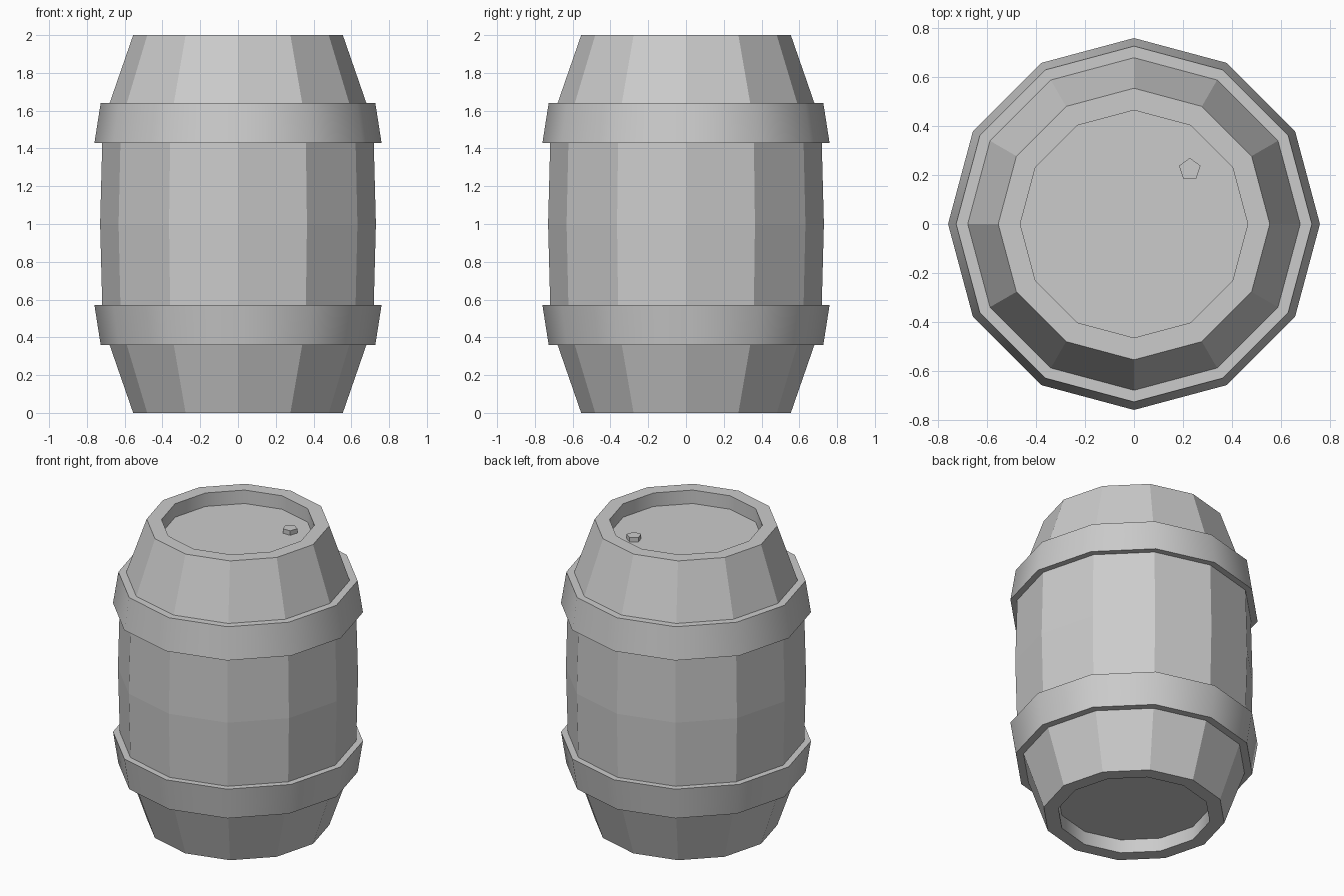
import bpy
import bmesh
import math

SIDES = 12

cube = bpy.data.objects.get("Cube")
if cube:
    bpy.data.objects.remove(cube, do_unlink=True)

grey = bpy.data.materials.new("plain grey")
grey.use_nodes = True
colour = (0.6, 0.6, 0.6, 1)
grey.diffuse_color = colour
grey.node_tree.nodes["Principled BSDF"].inputs["Base Color"].default_value = colour


def lathe(name, profile, sides=SIDES, closed=False, turn=0.0, smooth_steps=()):
    """Turn (radius, height) points about z; smooth only the chosen steps."""
    bm = bmesh.new()
    angles = [turn + math.tau * i / sides for i in range(sides)]
    rings = [[bm.verts.new((r * math.cos(a), r * math.sin(a), z)) for a in angles]
             for r, z in profile]
    pairs = list(zip(rings, rings[1:]))
    if closed:
        pairs.append((rings[-1], rings[0]))
    else:
        bm.faces.new(rings[0])
        bm.faces.new(rings[-1])
    for step, (low, high) in enumerate(pairs):
        for i in range(sides):
            j = (i + 1) % sides
            face = bm.faces.new((low[i], low[j], high[j], high[i]))
            face.smooth = step in smooth_steps
    bmesh.ops.recalc_face_normals(bm, faces=bm.faces)
    # Keep the rims of smooth steps crisp
    for edge in bm.edges:
        if edge.calc_face_angle(0) > math.radians(40):
            edge.smooth = False
    mesh = bpy.data.meshes.new(name)
    bm.to_mesh(mesh)
    bm.free()
    mesh.materials.append(grey)
    obj = bpy.data.objects.new(name, mesh)
    bpy.context.collection.objects.link(obj)
    return obj


# Barrel body with both heads recessed inside the rims
lower_half = [(0.465, 0.09), (0.465, 0), (0.555, 0), (0.716, 0.465)]
upper_half = [(r, 2 - z) for r, z in reversed(lower_half)]
body = lower_half + [(0.73, 1)] + upper_half
lathe("barrel_body", body, smooth_steps=(0, len(body) - 2))

# Hoops flare towards the middle of the barrel
hoop = [(0.64, 0.36), (0.727, 0.36), (0.76, 0.57), (0.68, 0.57)]
lathe("lower_hoop", hoop, closed=True, smooth_steps=(1,))
lathe("upper_hoop", [(r, 2 - z) for r, z in hoop], closed=True, smooth_steps=(1,))

# Small five-sided bung on the top head
bung = lathe("bung", [(0.046, 0), (0.046, 0.035)], sides=5, turn=math.pi / 2)
bung.location = (0.228, 0.224, 1.905)
